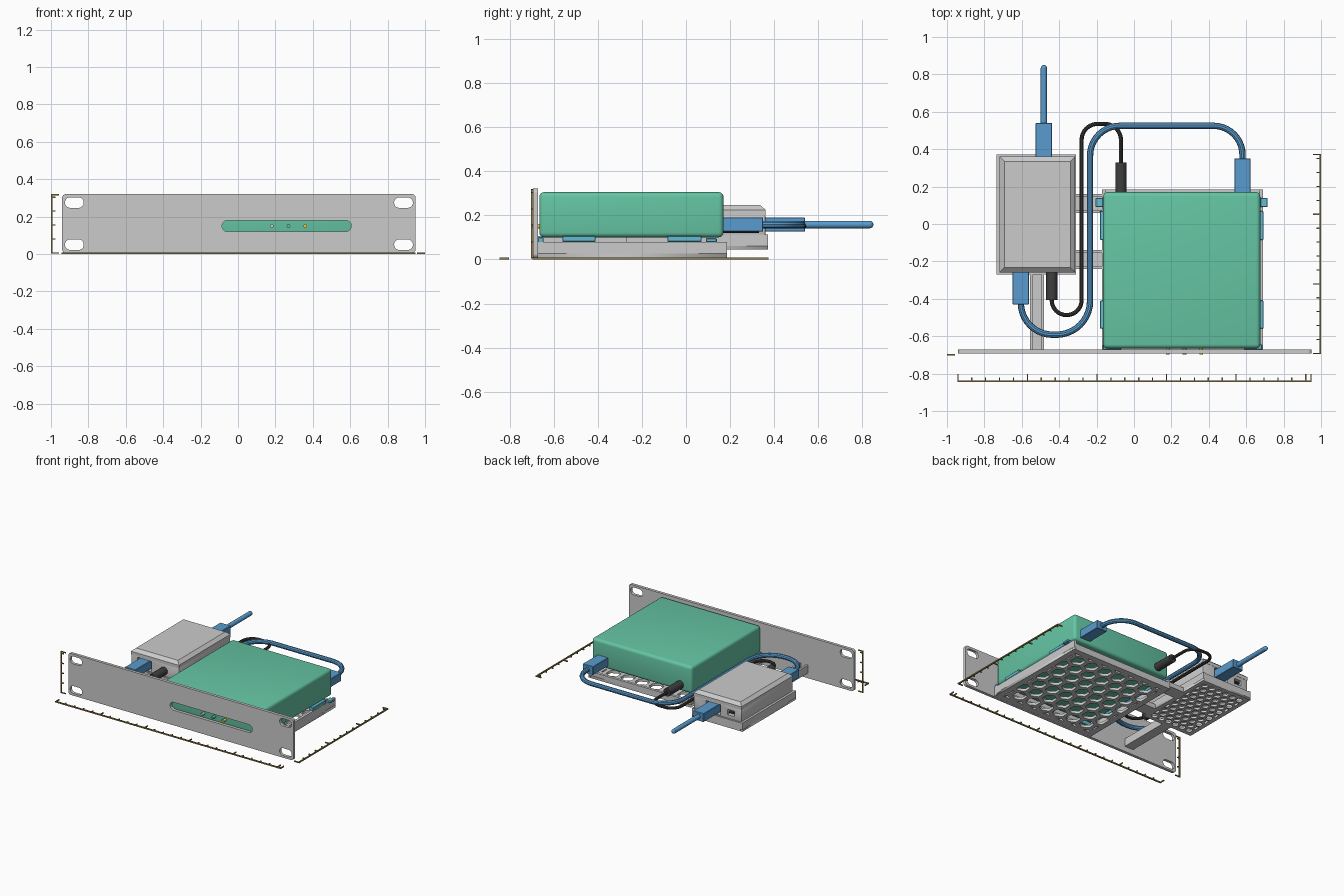
import bpy, bmesh, math
from mathutils import Vector, Matrix

if "Cube" in bpy.data.objects:
    bpy.data.objects.remove(bpy.data.objects["Cube"])


def mat(name, *rgb):
    m = bpy.data.materials.new(name)
    m.diffuse_color = (*rgb, 1)
    m.use_nodes = True
    m.node_tree.nodes["Principled BSDF"].inputs["Base Color"].default_value = m.diffuse_color
    return m


GREEN = mat("green", 0.13, 0.56, 0.37)
BLUE = mat("blue", 0.10, 0.33, 0.62)
CYAN = mat("cyan", 0.13, 0.50, 0.65)
DARK = mat("dark", 0.05, 0.05, 0.05)
BROWN = mat("brown", 0.28, 0.21, 0.06)
YELLOW = mat("yellow", 0.85, 0.6, 0.05)
WHITE = mat("white", 0.75, 0.75, 0.75)


def add(name, mesh, m=None, smooth=False):
    ob = bpy.data.objects.new(name, mesh)
    bpy.context.collection.objects.link(ob)
    if m:
        mesh.materials.clear()
        mesh.materials.append(m)
    if smooth:
        bpy.context.view_layer.objects.active = ob
        bpy.ops.object.select_all(action='DESELECT')
        ob.select_set(True)
        bpy.ops.object.shade_smooth_by_angle(angle=math.radians(35))
    return ob


def boxes(name, specs, m=None, bevel=0, seg=2):
    """One object of several boxes, each (x0, x1, y0, y1, z0, z1)."""
    bm = bmesh.new()
    for x0, x1, y0, y1, z0, z1 in specs:
        M = (Matrix.Translation(((x0 + x1) / 2, (y0 + y1) / 2, (z0 + z1) / 2))
             @ Matrix.Diagonal((x1 - x0, y1 - y0, z1 - z0, 1)))
        bmesh.ops.create_cube(bm, size=1, matrix=M)
    if bevel:
        bmesh.ops.bevel(bm, geom=bm.edges[:], offset=bevel, segments=seg,
                        profile=0.5, affect='EDGES')
    me = bpy.data.meshes.new(name)
    bm.to_mesh(me)
    bm.free()
    return add(name, me, m, bool(bevel))


def rod(name, a, b, r, m, seg=20):
    """Cylinder between two points."""
    a, b = Vector(a), Vector(b)
    bm = bmesh.new()
    M = Matrix.Translation((a + b) / 2) @ (b - a).to_track_quat('Z', 'Y').to_matrix().to_4x4()
    bmesh.ops.create_cone(bm, cap_ends=True, segments=seg, radius1=r, radius2=r,
                          depth=(b - a).length, matrix=M)
    me = bpy.data.meshes.new(name)
    bm.to_mesh(me)
    bm.free()
    return add(name, me, m, True)


def curve_mesh(name, paths, cyclic, **settings):
    cu = bpy.data.curves.new(name, 'CURVE')
    for k, v in settings.items():
        setattr(cu, k, v)
    for pts in paths:
        sp = cu.splines.new('POLY')
        sp.points.add(len(pts) - 1)
        for p, q in zip(sp.points, pts):
            p.co = (q[0], q[1], q[2] if len(q) > 2 else 0, 1)
        sp.use_cyclic_u = cyclic
    ob = bpy.data.objects.new(name, cu)
    bpy.context.collection.objects.link(ob)
    me = bpy.data.meshes.new_from_object(ob.evaluated_get(bpy.context.evaluated_depsgraph_get()))
    bpy.data.objects.remove(ob)
    return me


def plate(name, outlines, thick, matrix):
    """Flat plate: the first outline is the rim, the rest are holes."""
    me = curve_mesh(name, outlines, True, dimensions='2D', fill_mode='BOTH', extrude=thick / 2)
    me.transform(matrix)
    return add(name, me)


def rounded(cx, cy, w, h, r, seg=8):
    return [(cx + sx * (w / 2 - r) + r * math.cos(a), cy + sy * (h / 2 - r) + r * math.sin(a))
            for k, (sx, sy) in enumerate(((1, 1), (-1, 1), (-1, -1), (1, -1)))
            for a in (math.pi / 2 * (k + i / seg) for i in range(seg + 1))]


def cable(name, corners, r_turn, z, r, m):
    """Tube along right-angled corners, each turned into an arc."""
    P = [Vector((x, y, z)) for x, y in corners]
    path = [P[0]]
    for i in range(1, len(P) - 1):
        d1, d2 = (P[i] - P[i - 1]).normalized(), (P[i + 1] - P[i]).normalized()
        R = r_turn[i - 1]
        c = P[i] - d1 * R + d2 * R
        path += [c + R * (d1 * math.sin(t) - d2 * math.cos(t))
                 for t in (math.pi / 2 * j / 10 for j in range(11))]
    path.append(P[-1])
    clean = [path[0]] + [q for p, q in zip(path, path[1:]) if (q - p).length > 1e-4]
    me = curve_mesh(name, [clean], False, dimensions='3D', bevel_depth=r,
                    bevel_resolution=3, use_fill_caps=True)
    return add(name, me, m, True)


def hex_floor(name, x0, x1, y0, y1, z, thick, rim, pitch, gap):
    """Honeycomb plate, cells clipped at the rim."""
    bm = bmesh.new()
    r = (pitch - gap) / math.sqrt(3)
    cx, cy = (x0 + x1) / 2, (y0 + y1) / 2
    for j in range(-9, 10):
        for i in range(-9, 10):
            px, py = cx + (i + (j % 2) / 2) * pitch, cy + j * pitch * 0.866
            bm.faces.new([bm.verts.new((px + r * math.cos(a), py + r * math.sin(a), 0))
                          for a in (math.pi / 6 + k * math.pi / 3 for k in range(6))])
    for co, no in (((x0 + rim, 0, 0), (-1, 0, 0)), ((x1 - rim, 0, 0), (1, 0, 0)),
                   ((0, y0 + rim, 0), (0, -1, 0)), ((0, y1 - rim, 0), (0, 1, 0))):
        bmesh.ops.bisect_plane(bm, geom=bm.verts[:] + bm.edges[:] + bm.faces[:],
                               plane_co=co, plane_no=no, clear_outer=True)
    holes = [[v.co.copy() for v in f.verts] for f in bm.faces if f.calc_area() > 0.1 * r * r]
    bm.free()
    rimline = [(x0, y0), (x1, y0), (x1, y1), (x0, y1)]
    plate(name, [rimline] + holes, thick, Matrix.Translation((0, 0, z + thick / 2)))


# Front rack panel with mounting slots and indicator window
outl = [rounded(0.005, 0.163, 1.89, 0.315, 0.02)]
outl += [rounded(x, z, 0.1, 0.056, 0.027) for x in (-0.875, 0.885) for z in (0.05, 0.275)]
outl.append(rounded(0.26, 0.15, 0.69, 0.06, 0.029))
plate("front_panel", outl, 0.022, Matrix.Translation((0, -0.682, 0)) @ Matrix.Rotation(math.pi / 2, 4, 'X'))

# Large device and its indicator lights
boxes("large_device", [(-0.165, 0.675, -0.665, 0.17, 0.1, 0.305)], GREEN, 0.022, 4)
for x, m in ((0.18, WHITE), (0.27, GREEN), (0.36, YELLOW)):
    rod("indicator_light", (x, -0.66, 0.15), (x, -0.697, 0.15), 0.01, m, 16)

# Large tray: honeycomb floor and low walls
hex_floor("large_tray_floor", -0.17, 0.69, -0.672, 0.185, 0.006, 0.02, 0.045, 0.12, 0.03)
boxes("large_tray_walls", [(-0.17, -0.15, -0.672, 0.185, 0.006, 0.08),
                           (0.67, 0.69, -0.672, 0.185, 0.006, 0.08),
                           (-0.15, 0.67, 0.165, 0.185, 0.006, 0.055),
                           (-0.15, 0.67, -0.672, -0.655, 0.006, 0.075)])

# Side clips, front corner pads and rear latches
clips = []
for y0, y1 in ((-0.56, -0.41), (-0.085, 0.07)):
    clips += [(0.655, 0.692, y0, y1, 0.08, 0.106), (-0.182, -0.145, y0, y1, 0.08, 0.106)]
clips += [(0.675, 0.715, 0.09, 0.14, 0.078, 0.096), (-0.205, -0.165, 0.09, 0.14, 0.078, 0.096),
          (0.59, 0.685, -0.672, -0.645, 0.07, 0.101), (-0.165, -0.07, -0.672, -0.645, 0.07, 0.101)]
boxes("tray_clips", clips, CYAN, 0.003, 1)

# Small tray
hex_floor("small_tray_floor", -0.735, -0.31, -0.27, 0.372, 0.045, 0.016, 0.03, 0.062, 0.018)
boxes("small_tray_walls", [(-0.735, -0.717, -0.27, 0.372, 0.045, 0.112),
                           (-0.328, -0.31, -0.27, 0.372, 0.045, 0.112),
                           (-0.717, -0.328, -0.27, -0.252, 0.045, 0.108),
                           (-0.717, -0.328, 0.354, 0.372, 0.045, 0.108)])

# Channel links between trays, and channel bracket to the panel
links = []
for y in (-0.19, 0.11):
    links += [(-0.315, -0.165, y - 0.05, y + 0.05, 0.045, 0.057),
              (-0.315, -0.165, y - 0.05, y - 0.036, 0.045, 0.08),
              (-0.315, -0.165, y + 0.036, y + 0.05, 0.045, 0.08)]
boxes("tray_links", links)
boxes("panel_bracket", [(-0.555, -0.48, -0.672, -0.265, 0.045, 0.058),
                        (-0.555, -0.54, -0.672, -0.265, 0.045, 0.105),
                        (-0.495, -0.48, -0.672, -0.265, 0.045, 0.105)])

# Small device: body with cut ports, chamfered lid
body = boxes("small_device_body", [(-0.718, -0.316, -0.258, 0.36, 0.105, 0.202)], None, 0.006, 2)
ports = boxes("port_cutter", [(-0.54, -0.42, 0.3, 0.4, 0.115, 0.194), (-0.66, -0.6, 0.3, 0.4, 0.135, 0.175),
                              (-0.665, -0.545, -0.3, -0.2, 0.115, 0.194)])
ports.hide_render = True
ports.hide_set(True)
mod = body.modifiers.new("ports", 'BOOLEAN')
mod.operation, mod.object, mod.solver = 'DIFFERENCE', ports, 'EXACT'
bpy.context.view_layer.objects.active = body
bpy.ops.object.modifier_apply(modifier="ports")
bpy.data.objects.remove(ports)
lid = boxes("small_device_lid", [(-0.718, -0.316, -0.258, 0.36, 0.2, 0.247)])
bm = bmesh.new()
bm.from_mesh(lid.data)
for v in bm.verts:  # taper the top edge into a shallow chamfer
    v.co.z = min(v.co.z, 0.225)
top = max(bm.faces, key=lambda f: f.calc_center_median().z)
bmesh.ops.inset_region(bm, faces=[top], thickness=0.035)
bmesh.ops.translate(bm, verts=top.verts, vec=(0, 0, 0.022))
bm.to_mesh(lid.data)
bm.free()
boxes("usb_tongue", [(-0.65, -0.61, 0.305, 0.355, 0.15, 0.16)], DARK)

# Network plugs with latches, and network cables
for x, y0, y1 in ((-0.482, 0.32, 0.54), (-0.605, -0.43, -0.22), (0.58, 0.165, 0.35)):
    boxes("network_plug", [(x - 0.044, x + 0.044, y0, y1, 0.126, 0.19)], BLUE, 0.003, 1)
Z = 0.158
rod("uplink_cable", (-0.482, 0.53, Z), (-0.482, 0.835, Z), 0.017, BLUE, 16)
cap = bmesh.new()
bmesh.ops.create_uvsphere(cap, u_segments=16, v_segments=8, radius=0.017,
                          matrix=Matrix.Translation((-0.482, 0.833, Z)))
me = bpy.data.meshes.new("uplink_cable_end")
cap.to_mesh(me)
cap.free()
add("uplink_cable_end", me, BLUE, True)
cable("network_cable", [(-0.605, -0.42), (-0.605, -0.592), (-0.235, -0.592), (-0.235, 0.525),
                        (0.58, 0.525), (0.58, 0.34)], [0.17, 0.18, 0.16, 0.155], Z, 0.017, BLUE)

# Power plugs and cable
rod("power_plug", (-0.44, -0.405, 0.15), (-0.44, -0.25, 0.15), 0.03, DARK)
rod("power_plug", (-0.07, 0.165, 0.15), (-0.07, 0.33, 0.15), 0.03, DARK)
cable("power_cable", [(-0.44, -0.4), (-0.44, -0.487), (-0.28, -0.487), (-0.28, 0.535),
                      (-0.07, 0.535), (-0.07, 0.32)], [0.08, 0.08, 0.085, 0.085], 0.15, 0.011, DARK)

# Rulers along width, depth and height: 0.0744 per tick, long every fifth
T, H = 0.0744, 0.009


def ticks(length):
    return [(k * T, 0.038 if k % 5 == 0 else 0.02) for k in range(int(length / T) + 1)] + [(length - 0.006, 0.038)]


w = 0.006
boxes("width_ruler", [(-0.945, 0.95, -0.845, -0.836, 0, H)]
      + [(-0.945 + p, -0.945 + p + w, -0.84, -0.84 + t, 0, H) for p, t in ticks(1.895)], BROWN)
boxes("depth_ruler", [(0.991, 1.0, -0.695, 0.375, 0, H)]
      + [(0.995 - t, 0.995, -0.695 + p, -0.695 + p + w, 0, H) for p, t in ticks(1.07)], BROWN)
boxes("height_ruler", [(-1.0, -0.991, -0.703, -0.694, 0.003, 0.32)]
      + [(-0.995, -0.995 + t, -0.703, -0.694, 0.003 + p, 0.003 + p + w) for p, t in ticks(0.317)], BROWN)
